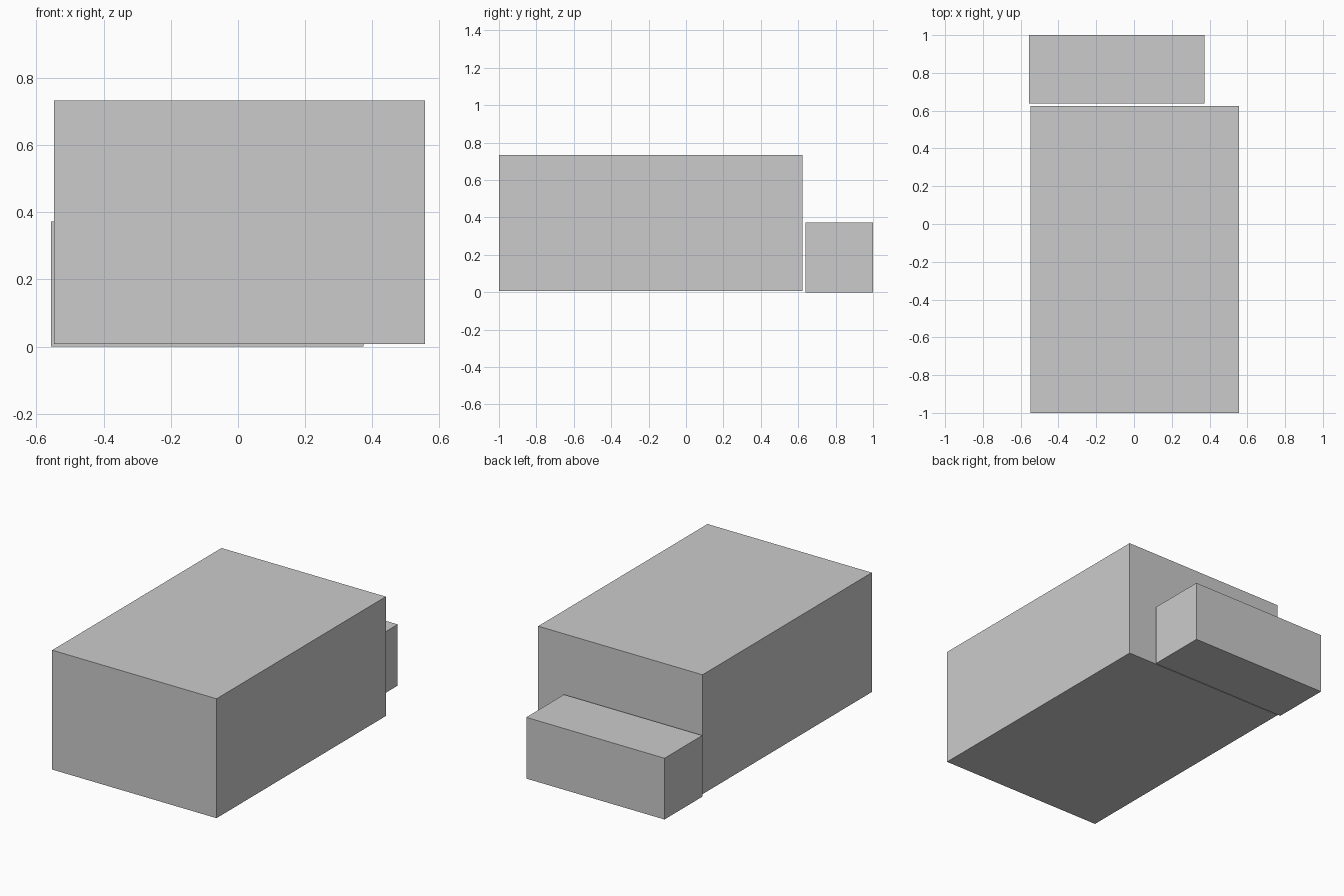
import bpy, bmesh, random
from mathutils import Vector

if "Cube" in bpy.data.objects:
    bpy.data.objects.remove(bpy.data.objects["Cube"])


def add_box(bm, lo, hi):
    """Axis-aligned box between two corners."""
    bmesh.ops.create_cube(bm, size=1)
    for v in bm.verts:
        v.co = [lo[i] + (v.co[i] + 0.5) * (hi[i] - lo[i]) for i in range(3)]


def shattered_block(name, lo, hi, count, seed):
    """Box split into tightly fitting Voronoi chunks, kept as one mesh."""
    rng = random.Random(seed)
    seeds = [Vector([rng.uniform(a, b) for a, b in zip(lo, hi)]) for _ in range(count)]
    mesh = bpy.data.meshes.new(name)
    whole = bmesh.new()
    for p in seeds:
        bm = bmesh.new()
        add_box(bm, lo, hi)
        others = sorted((q for q in seeds if q is not p), key=lambda q: (q - p).length)
        for q in others:
            reach = max((v.co - p).length for v in bm.verts)
            if (q - p).length > 2 * reach:
                break
            cut = bmesh.ops.bisect_plane(
                bm, geom=bm.verts[:] + bm.edges[:] + bm.faces[:], dist=1e-6,
                plane_co=(p + q) / 2, plane_no=(q - p).normalized(), clear_outer=True)
            rim = [e for e in cut["geom_cut"] if isinstance(e, bmesh.types.BMEdge)]
            if rim:
                bmesh.ops.contextual_create(bm, geom=rim)
        bmesh.ops.recalc_face_normals(bm, faces=bm.faces[:])
        chunk = bpy.data.meshes.new("chunk")
        bm.to_mesh(chunk)
        bm.free()
        whole.from_mesh(chunk)
        bpy.data.meshes.remove(chunk)
    whole.to_mesh(mesh)
    whole.free()
    obj = bpy.data.objects.new(name, mesh)
    bpy.context.collection.objects.link(obj)
    return obj


# Large block in front, slightly off the ground
shattered_block("large_block", (-0.548, -1.0, 0.008), (0.556, 0.624, 0.733), 90, 3)

# Low block behind it
shattered_block("small_block", (-0.556, 0.638, 0.0), (0.373, 1.0, 0.372), 60, 8)
